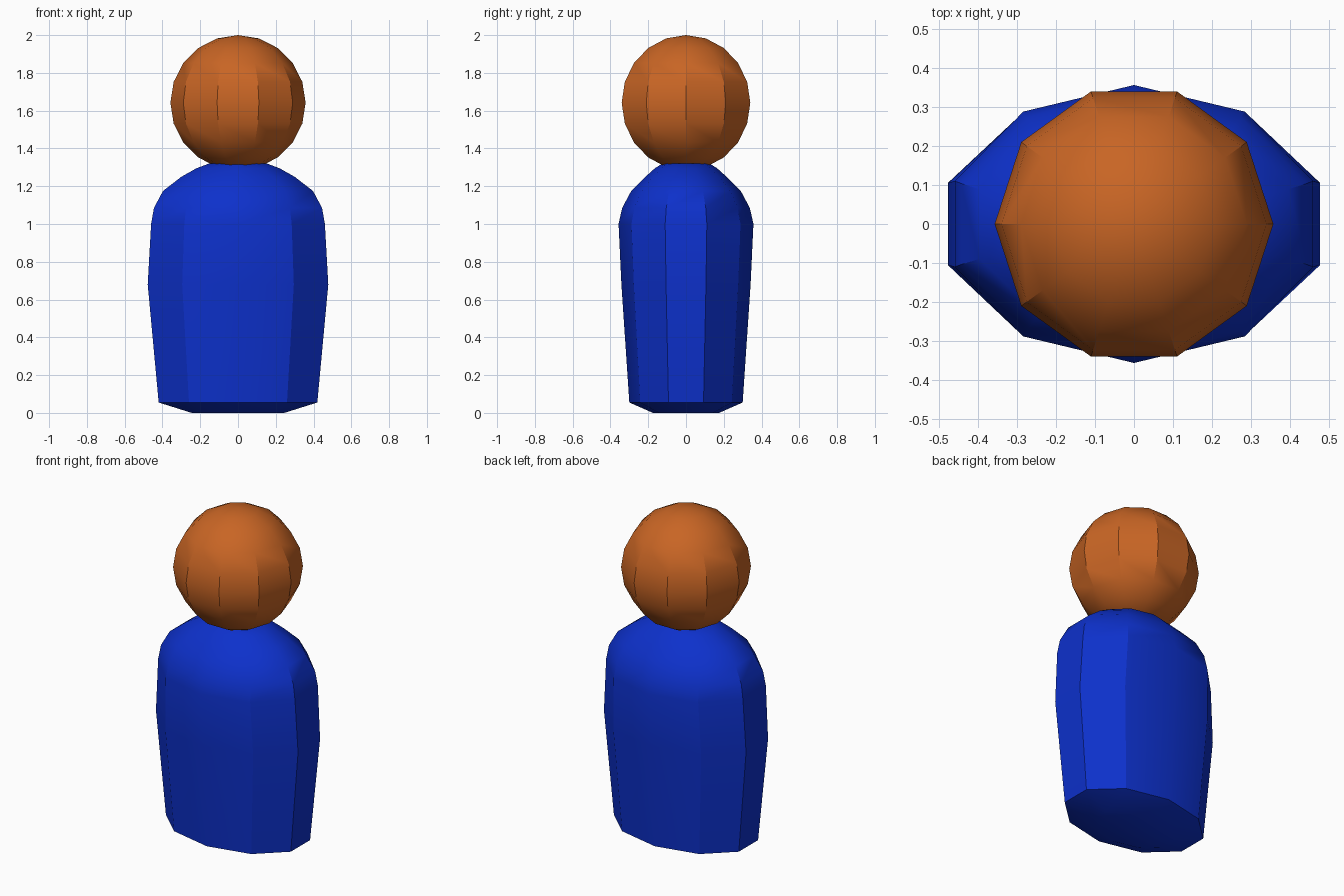
import bpy, bmesh
from math import sin, cos, pi, radians

if "Cube" in bpy.data.objects:
    bpy.data.objects.remove(bpy.data.objects["Cube"], do_unlink=True)

SIDES = 10


def material(name, colour):
    mat = bpy.data.materials.new(name)
    mat.use_nodes = True
    mat.diffuse_color = colour
    mat.node_tree.nodes["Principled BSDF"].inputs["Base Color"].default_value = colour
    return mat


def finish(obj, name, mat):
    obj.name = obj.data.name = name
    obj.data.materials.append(mat)
    bpy.ops.object.select_all(action="DESELECT")
    obj.select_set(True)
    bpy.context.view_layer.objects.active = obj
    bpy.ops.object.shade_smooth_by_angle(angle=radians(30))


def lofted(profile):
    """Stack ten-sided oval rings given as (half width, half depth, height)."""
    bm = bmesh.new()
    rings = []
    for width, depth, z in profile:
        rx = width / cos(pi / SIDES)  # a flat side faces +x, a corner faces +y
        angles = [pi / 2 + 2 * pi * i / SIDES for i in range(SIDES)]
        rings.append([bm.verts.new((rx * cos(a), depth * sin(a), z)) for a in angles])
    for low, high in zip(rings, rings[1:]):
        for i in range(SIDES):
            j = (i + 1) % SIDES
            bm.faces.new((low[i], low[j], high[j], high[i]))
    bm.faces.new(rings[0][::-1])
    bm.faces.new(rings[-1])
    mesh = bpy.data.meshes.new("body")
    bm.to_mesh(mesh)
    bm.free()
    obj = bpy.data.objects.new("body", mesh)
    bpy.context.collection.objects.link(obj)
    return obj


blue = material("blue cloth", (0.004, 0.03, 0.60, 1))
skin = material("brown skin", (0.58, 0.13, 0.018, 1))

# Body: chamfered base, flaring sides, rounded shoulders
body = lofted([
    (0.245, 0.175, 0.0),
    (0.42, 0.30, 0.055),
    (0.478, 0.342, 0.68),
    (0.46, 0.357, 1.0),
    (0.445, 0.338, 1.085),
    (0.397, 0.290, 1.175),
    (0.30, 0.215, 1.25),
    (0.22, 0.165, 1.295),
    (0.153, 0.125, 1.32),
])
finish(body, "body", blue)

# Head: low-poly ball with a corner facing front
bpy.ops.mesh.primitive_uv_sphere_add(
    segments=SIDES, ring_count=10, radius=0.358, location=(0, 0, 1.642),
    rotation=(0, 0, pi / 2))
finish(bpy.context.object, "head", skin)
